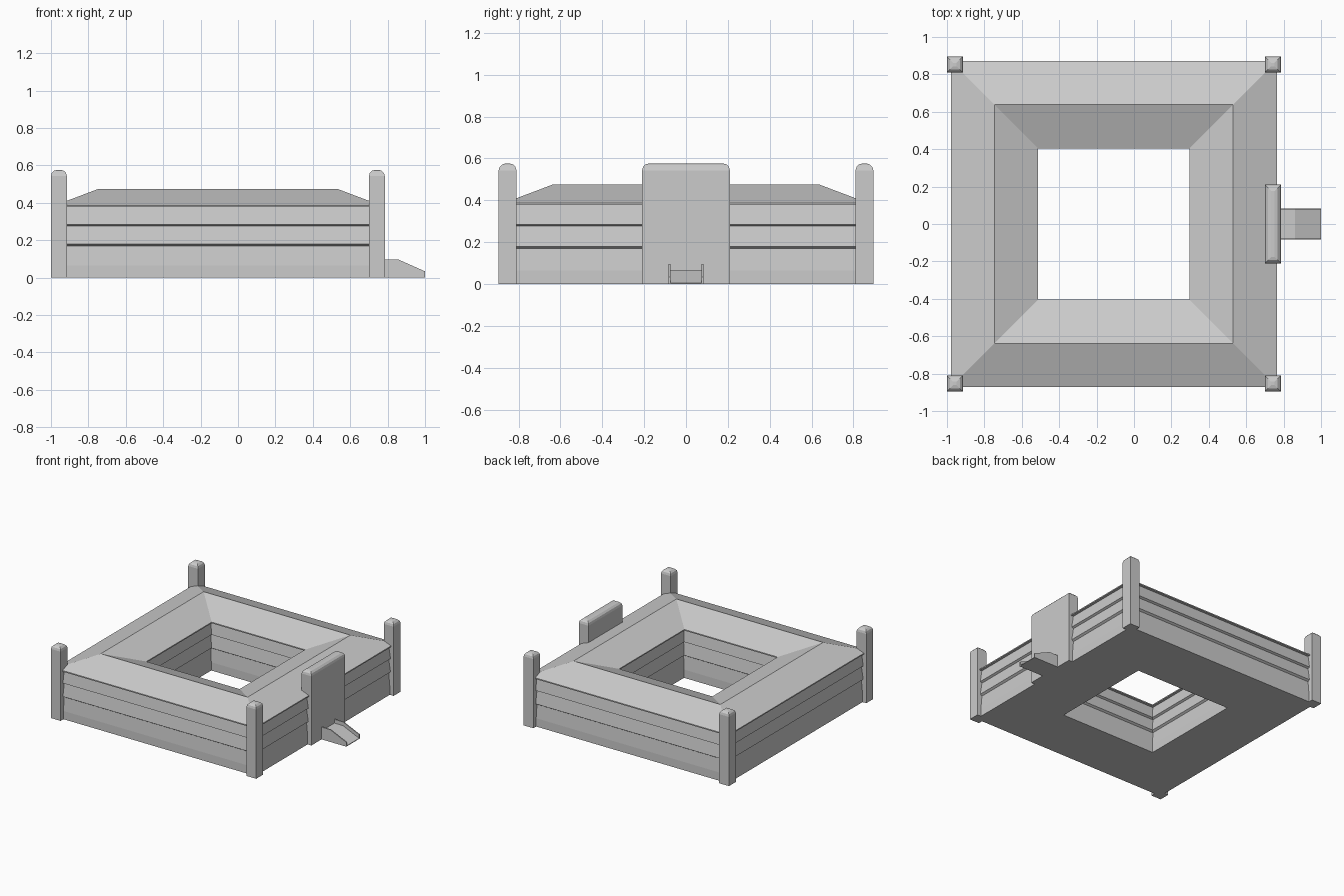
import bpy, bmesh

if "Cube" in bpy.data.objects:
    bpy.data.objects.remove(bpy.data.objects["Cube"])

CX = -0.1075   # centre of the square building
MID = 0.638    # half-width of the roof ridge square


def make_object(name, bm):
    bmesh.ops.recalc_face_normals(bm, faces=bm.faces)
    mesh = bpy.data.meshes.new(name)
    bm.to_mesh(mesh)
    bm.free()
    obj = bpy.data.objects.new(name, mesh)
    bpy.context.collection.objects.link(obj)
    return obj


def square_ring(name, profile):
    """Sweep a closed (half-width, z) profile around a mitred square."""
    bm = bmesh.new()
    loops = [[bm.verts.new((CX + sx * r, sy * r, z))
              for sx, sy in ((-1, -1), (1, -1), (1, 1), (-1, 1))]
             for r, z in profile]
    for a, b in zip(loops, loops[1:] + loops[:1]):
        for i in range(4):
            j = (i + 1) % 4
            bm.faces.new((a[i], a[j], b[j], b[i]))
    return make_object(name, bm)


def rounded_top_block(name, x, y, sx, sy, height, bevel):
    bm = bmesh.new()
    bmesh.ops.create_cube(bm, size=1)
    for v in bm.verts:
        v.co = (x + v.co.x * sx, y + v.co.y * sy, (v.co.z + 0.5) * height)
    top = [e for e in bm.edges if all(v.co.z > height * 0.9 for v in e.verts)]
    bmesh.ops.bevel(bm, geom=top, offset=bevel, segments=3, profile=0.5,
                    affect='EDGES')
    return make_object(name, bm)


def extruded_side(name, profile, y0, y1):
    """Extrude an (x, z) outline between two y positions."""
    bm = bmesh.new()
    face = bm.faces.new([bm.verts.new((x, y0, z)) for x, z in profile])
    new = bmesh.ops.extrude_face_region(bm, geom=[face])["geom"]
    bmesh.ops.translate(bm, vec=(0, y1 - y0, 0),
                        verts=[g for g in new if isinstance(g, bmesh.types.BMVert)])
    return make_object(name, bm)


# Walls: plinth plus overlapping boards, mirrored to the courtyard side
half = [(0.222, 0), (0.222, 0.065), (0.212, 0.17), (0.228, 0.18),
        (0.212, 0.277), (0.228, 0.285), (0.212, 0.385)]
square_ring("walls", [(MID + d, z) for d, z in half]
            + [(MID - d, z) for d, z in reversed(half)])

# Pitched roof with thin eaves
square_ring("roof", [(MID + 0.233, 0.378), (MID + 0.233, 0.387), (MID, 0.475),
                     (MID - 0.233, 0.387), (MID - 0.233, 0.378)])

# Corner posts
for side_x, sx in (("left", -1), ("right", 1)):
    for side_y, sy in (("front", -1), ("back", 1)):
        rounded_top_block(f"{side_y}_{side_x}_post", CX + sx * 0.85, sy * 0.8525,
                          0.085, 0.085, 0.576, 0.033)

# Gate slab
rounded_top_block("gate", CX + 0.85, 0, 0.085, 0.42, 0.576, 0.033)

# Entrance ramp and its two side rails
extruded_side("ramp", [(0.78, 0), (1.0, 0), (1.0, 0.005), (0.86, 0.067), (0.78, 0.067)],
              -0.077, 0.077)
for name, s in (("front_rail", -1), ("back_rail", 1)):
    extruded_side(name, [(0.78, 0), (1.0, 0), (1.0, 0.034), (0.86, 0.096), (0.78, 0.096)],
                  s * 0.075, s * 0.084)
